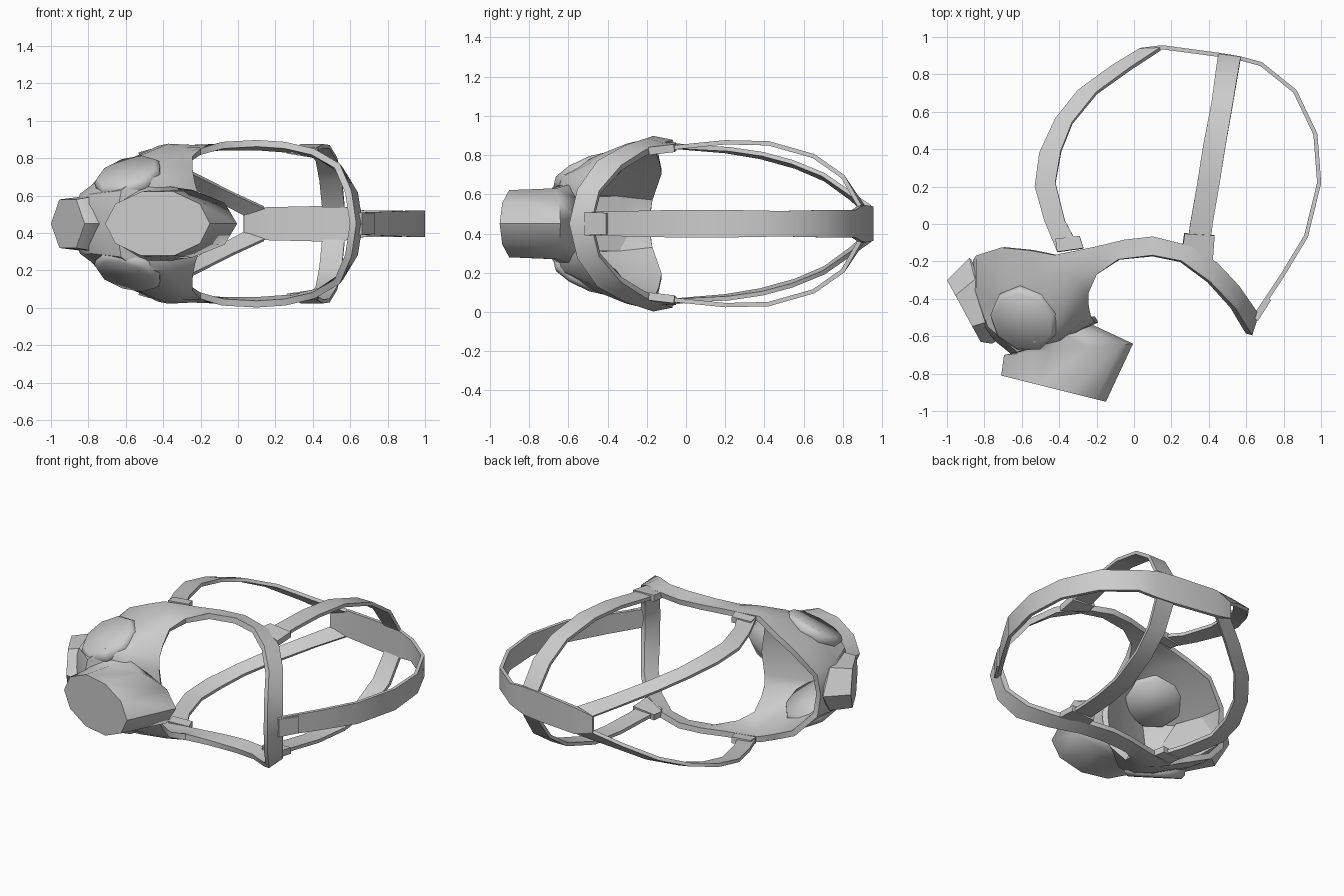
import bpy, bmesh, math
from mathutils import Vector as V

MID = 0.45  # symmetry plane height (mask lies on its side); z below is relative to it


def finish(name, bm, mirror=False, thick=0, angle=38):
    bmesh.ops.recalc_face_normals(bm, faces=bm.faces)
    me = bpy.data.meshes.new(name)
    bm.to_mesh(me)
    bm.free()
    ob = bpy.data.objects.new(name, me)
    bpy.context.collection.objects.link(ob)
    ob.location.z = MID
    if mirror:
        m = ob.modifiers.new("mirror", 'MIRROR')
        m.use_axis = (False, False, True)
        m.merge_threshold = 0.002
    if thick:
        s = ob.modifiers.new("thickness", 'SOLIDIFY')
        s.thickness = thick
        s.offset = 0
    bpy.ops.object.select_all(action='DESELECT')
    bpy.context.view_layer.objects.active = ob
    ob.select_set(True)
    bpy.ops.object.convert(target='MESH')
    bpy.ops.object.shade_smooth_by_angle(angle=math.radians(angle))


def sheet(name, rows, thick):
    """Mirrored skin through rows of points, thickened."""
    bm = bmesh.new()
    g = [[bm.verts.new(p) for p in r] for r in rows]
    for a, b in zip(g, g[1:]):
        for i in range(len(a) - 1):
            bm.faces.new((a[i], a[i + 1], b[i + 1], b[i]))
    finish(name, bm, True, thick)


def loft(name, rings, n, mirror=False, phase=0.0, angle=50):
    """Closed tube through rings given as (centre, half axis u, half axis v)."""
    bm = bmesh.new()
    g = []
    for c, u, v in rings:
        t = [phase + 2 * math.pi * i / n for i in range(n)]
        g.append([bm.verts.new(V(c) + V(u) * math.cos(a) + V(v) * math.sin(a)) for a in t])
    for a, b in zip(g, g[1:]):
        for i in range(n):
            j = (i + 1) % n
            bm.faces.new((a[i], a[j], b[j], b[i]))
    bm.faces.new(g[0])
    bm.faces.new(g[-1])
    finish(name, bm, mirror, 0, angle)


# face piece: chin-to-visor rows from the centre line out to the cheek
rows = [
    [(-.84, -.19, 0), (-.88, -.35, 0), (-.81, -.55, 0), (-.65, -.68, 0), (-.4, -.61, 0), (-.2, -.51, 0)],
    [(-.83, -.17, .13), (-.83, -.35, .15), (-.77, -.54, .15), (-.62, -.67, .17), (-.4, -.61, .17), (-.22, -.51, .15)],
    [(-.7, -.125, .27), (-.68, -.3, .26), (-.63, -.48, .25), (-.53, -.62, .24), (-.4, -.6, .235), (-.24, -.48, .21)],
    [(-.55, -.14, .34), (-.5, -.27, .355), (-.46, -.38, .345), (-.4, -.46, .325), (-.34, -.47, .3), (-.25, -.43, .27)],
    [(-.42, -.165, .40), (-.37, -.21, .41), (-.33, -.26, .4), (-.3, -.3, .39), (-.27, -.33, .37), (-.25, -.36, .345)],
]
# ... continuing as the narrow band around the visor: (rear edge, front edge)
band = [
    ((-.2, -.12, .405), (-.2, -.265, .385)), ((-.05, -.085, .41), (-.08, -.19, .42)),
    ((.1, -.07, .41), (.1, -.17, .43)), ((.3, -.12, .395), (.25, -.2, .42)),
    ((.44, -.21, .36), (.4, -.31, .385)), ((.55, -.33, .285), (.53, -.45, .31)),
    ((.625, -.44, .16), (.59, -.55, .17)), ((.65, -.48, 0), (.615, -.59, 0)),
]
rows += [[V(a).lerp(V(b), i / 5) for i in range(6)] for a, b in band]
sheet("face_piece", rows, 0.036)

# front snout with flat end
loft("snout", [
    ((-.44, -.62, 0), (.22, .08, 0), (0, 0, .21)),
    ((-.35, -.67, 0), (.345, .03, 0), (0, 0, .19)),
    ((-.43, -.88, 0), (.28, -.07, 0), (0, 0, .18)),
], 10)

# chin valve
loft("chin_valve", [
    ((-.79, -.4, 0), (-.08, .21, 0), (0, 0, .16)),
    ((-.82, -.41, 0), (-.06, .23, 0), (0, 0, .165)),
    ((-.91, -.465, 0), (-.09, .165, 0), (0, 0, .15)),
], 6)

# cheek filter discs, one each side
n = V((-.32, -.47, 1)).normalized()
u = V((1, 0, .32)).normalized()
v = n.cross(u)
c = V((-.58, -.5, .235))
loft("cheek_disc", [(c + n * d, u * r, v * r) for d, r in
                    ((-.035, .17), (.0, .187), (.03, .187), (.055, .165))], 9, True, 0.2, 75)

# back pad and top strap along the centre line: (x, y, half width)
spine = [(.03, .93, .055), (.15, .945, .088), (.45, .905, .095), (.57, .885, .09), (.68, .855, .07),
         (.86, .71, .07), (.97, .48, .065), (.99, .22, .07), (.92, -.065, .07), (.79, -.28, .065), (.65, -.49, .06)]
sheet("back_pad_and_top_strap", [[(x, y, 0), (x, y, w)] for x, y, w in spine], 0.022)

# lower straps, from cheek to back pad: (outer edge, inner edge)
sheet("lower_strap", [
    ((-.41, -.15, .40), (-.29, -.13, .41)), ((-.48, .02, .385), (-.37, .02, .39)),
    ((-.53, .2, .37), (-.42, .22, .38)), ((-.505, .38, .34), (-.39, .39, .355)),
    ((-.42, .56, .29), (-.33, .54, .315)), ((-.3, .71, .225), (-.2, .7, .25)),
    ((-.12, .84, .13), (-.02, .83, .16)), ((.03, .93, .05), (.14, .935, .087)),
], 0.022)

# temple straps
sheet("temple_strap", [
    ((.28, -.15, .385), (.4, -.19, .375)), ((.3, 0, .395), (.42, 0, .395)),
    ((.335, .2, .415), (.455, .2, .415)), ((.37, .42, .41), (.49, .42, .41)),
    ((.415, .65, .345), (.53, .65, .345)), ((.435, .8, .24), (.555, .8, .24)),
    ((.45, .9, .09), (.57, .885, .09)),
], 0.022)

# strap buckles
sheet("lower_buckle", [((-.41, -.15, .4), (-.27, -.13, .405)), ((-.42, -.08, .395), (-.29, -.065, .4))], 0.04)
sheet("temple_buckle", [((.26, -.12, .395), (.42, -.19, .37)), ((.27, -.05, .395), (.43, -.06, .385))], 0.04)
sheet("top_buckle", [((.65, -.51, 0), (.65, -.51, .06)), ((.72, -.4, 0), (.72, -.4, .055))], 0.03)
